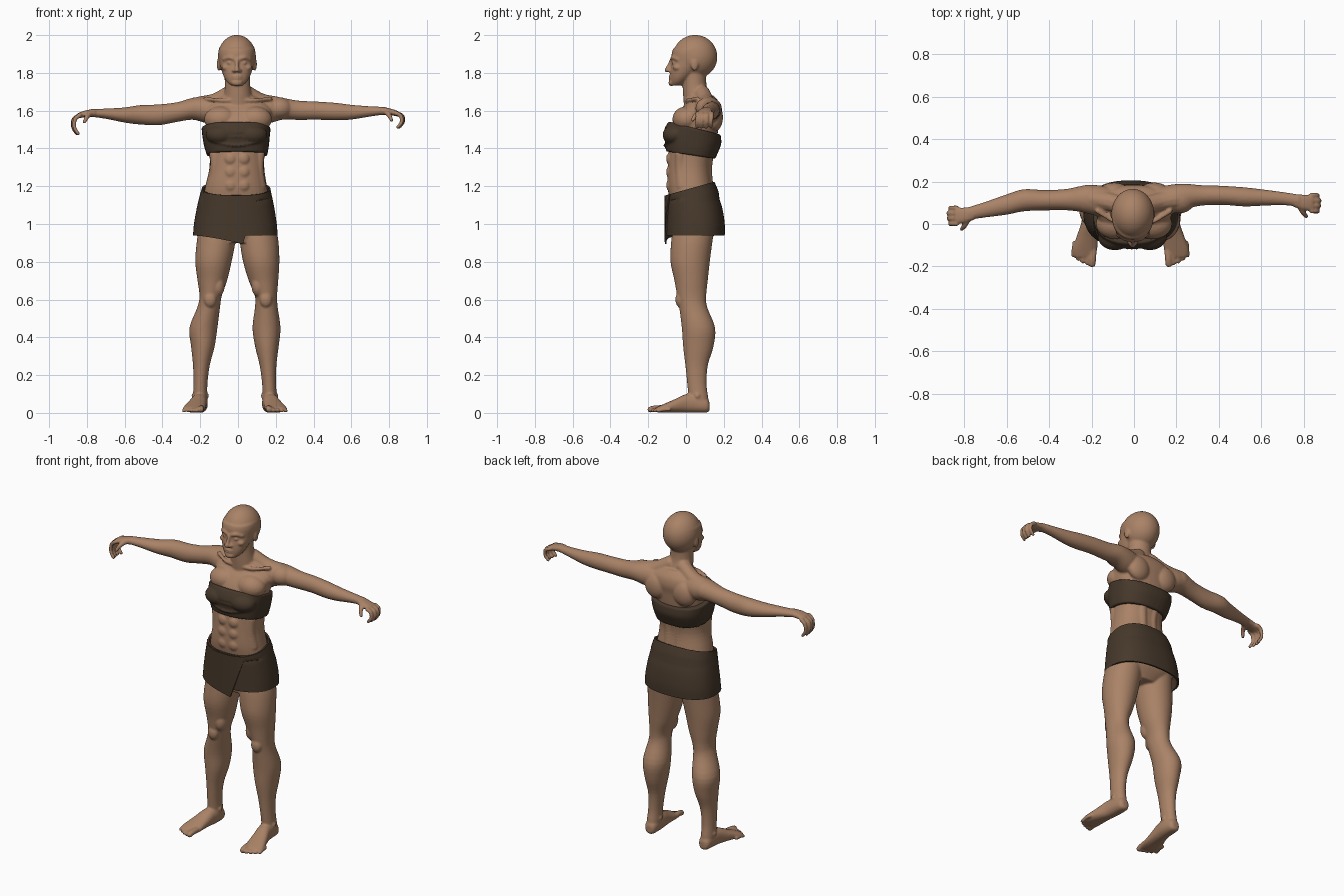
import bpy, bmesh, math
from mathutils import Vector, Matrix


def material(name, color):
    m = bpy.data.materials.new(name)
    m.diffuse_color = (*color, 1)
    return m


SKIN = material("warm_skin", (0.40, 0.225, 0.135))
CLOTH = material("dark_brown_cloth", (0.062, 0.040, 0.024))


def spline(rows, steps=4):
    """Catmull-Rom interpolation of rows of numbers."""
    out = []
    for i in range(len(rows) - 1):
        p0, p1, p2, p3 = (rows[min(max(k, 0), len(rows) - 1)] for k in range(i - 1, i + 3))
        for s in range(steps):
            t = s / steps
            out.append([0.5 * (2 * b + (c - a) * t + (2 * a - 5 * b + 4 * c - d) * t * t
                               + (3 * b - a - 3 * c + d) * t ** 3)
                        for a, b, c, d in zip(p0, p1, p2, p3)])
    return out + [list(rows[-1])]


def loft(bm, rows, axis='z', power=2.0, caps=True, sides=40):
    """Rows: position on axis, two centre values, two radii, optional tilt."""
    rings = []
    for row in spline(rows):
        p, c1, c2, r1, r2 = row[:5]
        tilt = row[5] if len(row) > 5 else 0
        ring = []
        for k in range(sides):
            a = 2 * math.pi * k / sides
            u, v = math.cos(a), math.sin(a)
            u = math.copysign(abs(u) ** (2 / power), u) * r1
            v = math.copysign(abs(v) ** (2 / power), v) * r2
            q = p + tilt * v
            co = {'z': (c1 + u, c2 + v, q), 'x': (q, c1 + u, c2 + v),
                  'y': (c1 + u, q, c2 + v)}[axis]
            ring.append(bm.verts.new(co))
        rings.append(ring)
    for a, b in zip(rings, rings[1:]):
        for k in range(sides):
            j = (k + 1) % sides
            bm.faces.new((a[k], a[j], b[j], b[k]))
    if caps:
        bm.faces.new(rings[0])
        bm.faces.new(rings[-1])


def blob(bm, center, radii, sub=3):
    m = Matrix.Translation(center) @ Matrix.Diagonal((*radii, 1))
    bmesh.ops.create_icosphere(bm, subdivisions=sub, radius=1, matrix=m)


def strand(bm, points):
    """Row of overlapping balls; each point is x, y, z, radius."""
    for x, y, z, r in spline(points, 6):
        blob(bm, (x, y, z), (r, r, r), 2)


def finish(bm, name, mat):
    bmesh.ops.recalc_face_normals(bm, faces=bm.faces)
    for f in bm.faces:
        f.smooth = True
    me = bpy.data.meshes.new(name)
    bm.to_mesh(me)
    bm.free()
    me.materials.append(mat)
    ob = bpy.data.objects.new(name, me)
    bpy.context.collection.objects.link(ob)
    return ob


def fuse(ob, size, smooth):
    r = ob.modifiers.new("fuse", 'REMESH')
    r.mode = 'VOXEL'
    r.voxel_size = size
    r.use_smooth_shade = True
    s = ob.modifiers.new("soften", 'SMOOTH')
    s.factor = 0.5
    s.iterations = smooth


body = bmesh.new()

# Torso and neck
loft(body, [(0.90, -.005, .03, .10, .09), (0.97, -.01, .045, .195, .12),
            (1.05, -.01, .045, .195, .125), (1.12, -.01, .035, .178, .12),
            (1.20, -.01, .022, .163, .12), (1.30, -.006, .018, .145, .115),
            (1.40, -.005, .03, .148, .122), (1.48, -.005, .04, .160, .128),
            (1.55, 0, .055, .172, .122), (1.60, 0, .075, .18, .11),
            (1.645, 0, .09, .15, .085), (1.68, 0, .075, .085, .07)], power=2.3)
loft(body, [(1.62, 0, .07, .085, .08), (1.68, 0, .055, .073, .07),
            (1.74, -.003, .045, .067, .063), (1.82, -.005, .045, .068, .063)])

# Head: face, cranium and features
HX = -.006
loft(body, [(1.733, HX, -.052, .030, .026), (1.75, HX, -.042, .050, .040),
            (1.78, HX, -.025, .069, .059), (1.82, HX, -.002, .083, .080),
            (1.86, HX, .022, .092, .098), (1.90, HX, .036, .098, .112),
            (1.93, HX, .042, .095, .110)], power=2.15)
blob(body, (HX, .048, 1.885), (.101, .118, .116), 4)
strand(body, [(HX, -.078, 1.868, .010), (HX, -.09, 1.84, .010), (HX, -.102, 1.815, .013)])
blob(body, (HX, -.078, 1.748), (.030, .015, .018))
for z in (1.782, 1.771):
    blob(body, (HX, -.082, z), (.027, .010, .0065))
for s in (-1, 1):
    blob(body, (HX + s * .015, -.087, 1.812), (.011, .013, .009))
    strand(body, [(HX + s * .016, -.075, 1.874, .010), (HX + s * .04, -.069, 1.881, .011),
                  (HX + s * .068, -.045, 1.872, .010)])
    blob(body, (HX + s * .036, -.066, 1.853), (.016, .011, .009))
    blob(body, (HX + s * .055, -.045, 1.828), (.026, .024, .018))
    blob(body, (HX + s * .096, .045, 1.845), (.010, .020, .034))

# Shoulder, chest, belly and back muscles
for s in (-1, 1):
    strand(body, [(s * .045, .085, 1.69, .045), (s * .12, .105, 1.648, .046),
                  (s * .20, .118, 1.625, .052)])
    blob(body, (s * .215, .118, 1.612), (.075, .068, .060))
    strand(body, [(s * .02, .002, 1.655, .011), (s * .09, .012, 1.655, .011),
                  (s * .17, .06, 1.663, .012)])
    blob(body, (s * .09, .002, 1.555), (.09, .074, .068))
    blob(body, (s * .095, .152, 1.565), (.072, .044, .075))
    strand(body, [(s * .035, .118, 1.2, .028), (s * .035, .110, 1.3, .030),
                  (s * .045, .125, 1.4, .030)])
    for z in (1.345, 1.275, 1.205):
        blob(body, (s * .034 - .005, -.083, z), (.033, .022, .034))
    strand(body, [(s * .12 - .005, -.02, 1.2, .035), (s * .112 - .005, -.03, 1.29, .030),
                  (s * .118 - .005, -.03, 1.37, .030)])


def hand(s, y0, z0, drop):
    """Palm, four curled fingers and a thumb."""
    loft(body, [(s * .755, y0 + .008, z0, .030, .021), (s * .80, y0, z0 - .003, .036, .018),
                (s * .845, y0 - .004, z0 - .014, .039, .015)], 'x', 2.4)
    for i in range(4):
        y = y0 + .034 - i * .025
        k = (.0, .008, .006, .0)[i]
        strand(body, [(s * .838, y, z0 - .012, .0125), (s * (.862 + k), y, z0 - .3 * drop, .0115),
                      (s * (.866 + k), y - .002, z0 - .68 * drop, .0105),
                      (s * (.846 + k), y - .004, z0 - drop, .0095)])
    strand(body, [(s * .785, y0 - .022, z0 - .006, .015), (s * .80, y0 - .05, z0 - .022, .013),
                  (s * .813, y0 - .066, z0 - .048, .010)])


# Arms, each with its own pose
loft(body, [(-.10, .10, 1.60, .07, .07), (-.17, .11, 1.605, .073, .07),
            (-.24, .118, 1.61, .063, .058), (-.32, .115, 1.593, .050, .052),
            (-.42, .112, 1.578, .048, .055), (-.52, .112, 1.578, .052, .051),
            (-.60, .092, 1.577, .048, .040), (-.70, .068, 1.584, .037, .027),
            (-.78, .05, 1.588, .030, .020)], 'x')
loft(body, [(.10, .10, 1.60, .07, .07), (.17, .115, 1.605, .070, .07),
            (.24, .130, 1.61, .060, .057), (.32, .135, 1.602, .048, .051),
            (.42, .135, 1.600, .045, .048), (.52, .128, 1.595, .045, .046),
            (.60, .125, 1.592, .039, .039), (.70, .120, 1.596, .031, .027),
            (.78, .110, 1.600, .029, .020)], 'x')
hand(-1, .042, 1.588, .11)
hand(1, .102, 1.598, .085)

# Legs: height, left and right centre, depth centre, half width, half depth
LEG = [(.97, -.11, .105, .04, .098, .11), (.90, -.117, .113, .03, .102, .109),
       (.80, -.130, .123, .022, .096, .104), (.70, -.136, .135, .027, .078, .088),
       (.62, -.145, .148, .030, .059, .077), (.56, -.155, .150, .038, .060, .074),
       (.45, -.183, .151, .066, .074, .088), (.35, -.186, .153, .065, .062, .080),
       (.25, -.194, .159, .056, .044, .059), (.15, -.199, .165, .058, .037, .051),
       (.08, -.200, .167, .066, .038, .052), (.04, -.200, .167, .070, .036, .050)]
FOOT = [(.125, .200, .034, .018, .022), (.108, .200, .040, .034, .038),
        (.05, .201, .050, .041, .049), (0, .207, .050, .043, .049),
        (-.06, .220, .037, .051, .035), (-.12, .232, .024, .058, .022),
        (-.155, .234, .017, .050, .014)]
for s in (-1, 1):
    shift = 0 if s < 0 else -.033
    loft(body, [(r[0], r[1] if s < 0 else r[2], *r[3:]) for r in LEG])
    kx = -.147 if s < 0 else .148
    blob(body, (kx, -.032, .60), (.033, .024, .042))
    blob(body, (kx - s * .042, -.012, .675), (.035, .042, .06))
    # Foot with toes and ankle bones
    loft(body, [(y, s * (x + shift), *rest) for y, x, *rest in FOOT], 'y', 2.3)
    for i in range(5):
        x = .192 + shift + i * .0225
        end = (-.188, -.184, -.176, -.164, -.148)[i]
        r = .017 if i == 0 else .0125 - i * .0006
        strand(body, [(s * x, end + .06, r + .008, r), (s * (x + .003), end + .025, r + .007, r),
                      (s * (x + .005), end, r + .001, r)])
    for k in (-1, 1):
        blob(body, (s * (.200 + shift) + k * .034, .06, .09), (.012, .016, .016))
fuse(finish(body, "body", SKIN), 0.006, 3)

# Chest wrap with shallow folds across the front
wrap = bmesh.new()
loft(wrap, [(1.365, -.005, .025, .160, .130, -.15), (1.41, -.008, .03, .171, .142, -.18),
            (1.46, -.010, .035, .178, .152, -.22), (1.508, -.010, .045, .183, .138, -.25)], power=2.4)
for s in (-1, 1):
    blob(wrap, (s * .082 - .008, -.058, 1.472), (.082, .066, .055))
for z, bend in ((1.425, .01), (1.455, -.008), (1.49, .006)):
    strand(wrap, [(-.12, -.092, z + bend, .008), (-.01, -.114, z - bend, .008),
                  (.10, -.097, z + bend, .008)])
fuse(finish(wrap, "chest_wrap", CLOTH), 0.006, 2)


def shell(ob, thickness):
    m = ob.modifiers.new("thickness", 'SOLIDIFY')
    m.thickness = thickness
    m.offset = 0
    e = ob.modifiers.new("crisp_edges", 'EDGE_SPLIT')
    e.split_angle = math.radians(45)


# Skirt
skirt = bmesh.new()
loft(skirt, [(.94, -.014, .05, .219, .150), (1.0, -.014, .05, .214, .150),
             (1.08, -.013, .044, .201, .144, .08), (1.14, -.012, .034, .188, .134, .2),
             (1.187, -.010, .022, .176, .124, .28)], power=2.4, caps=False, sides=64)
shell(finish(skirt, "skirt", CLOTH), 0.01)

# Overlapping front panel with a slanted edge
flap = bmesh.new()
N, M = 24, 12
grid = []
for j in range(M + 1):
    t = j / M
    cx, cy = -.012, .022 + .028 * t
    rx, ry = .178 + .043 * t, .131 + .027 * t
    row = []
    for i in range(N + 1):
        s = i / N
        x0, x1 = cx - .93 * rx, .11 - .085 * t
        x = x0 + (x1 - x0) * s
        y = cy - ry * (1 - abs((x - cx) / rx) ** 2.4) ** (1 / 2.4)
        top = 1.187 + .28 * (y - cy)
        z = top + (.938 - .043 * s ** 1.3 - top) * t
        row.append(flap.verts.new((x, y, z)))
    grid.append(row)
for a, b in zip(grid, grid[1:]):
    for i in range(N):
        flap.faces.new((a[i], a[i + 1], b[i + 1], b[i]))
shell(finish(flap, "skirt_front_panel", CLOTH), 0.009)
